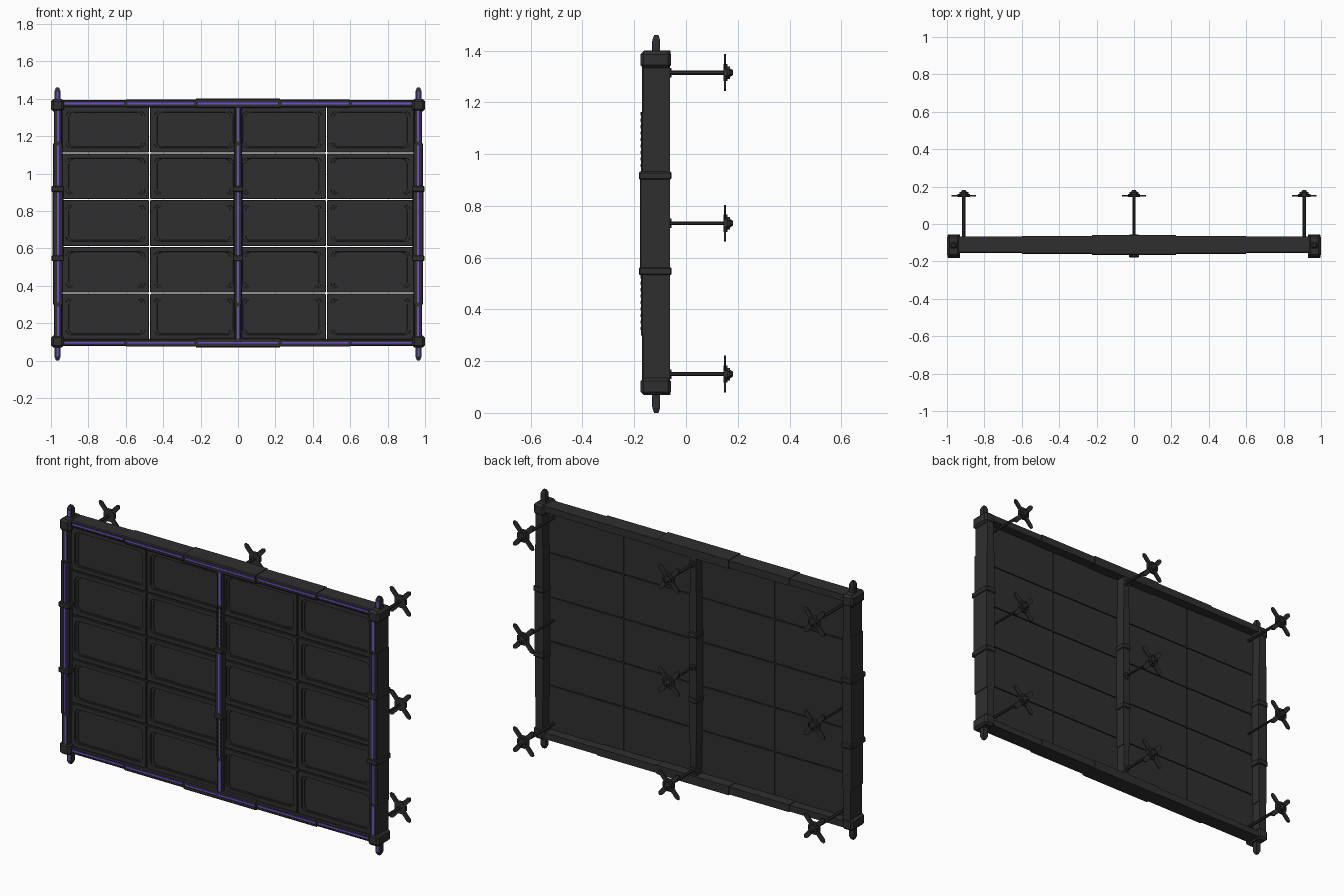
import bpy, bmesh, math
from mathutils import Vector

if "Cube" in bpy.data.objects:
    bpy.data.objects.remove(bpy.data.objects["Cube"])


def material(name, rgb):
    m = bpy.data.materials.new(name)
    m.diffuse_color = (*rgb, 1)
    m.use_nodes = True
    m.node_tree.nodes["Principled BSDF"].inputs["Base Color"].default_value = m.diffuse_color
    return m


DARK = material("charcoal", (0.028, 0.028, 0.028))
PURPLE = material("violet", (0.16, 0.075, 0.62))


def loft(name, loops, mat=DARK):
    """Skin a stack of matching point loops and cap both ends."""
    bm = bmesh.new()
    rings = [[bm.verts.new(p) for p in loop] for loop in loops]
    n = len(rings[0])
    for a, b in zip(rings, rings[1:]):
        for i in range(n):
            j = (i + 1) % n
            bm.faces.new((a[i], a[j], b[j], b[i]))
    bm.faces.new(rings[0])
    bm.faces.new(rings[-1])
    bmesh.ops.recalc_face_normals(bm, faces=bm.faces)
    me = bpy.data.meshes.new(name)
    bm.to_mesh(me)
    bm.free()
    me.materials.append(mat)
    ob = bpy.data.objects.new(name, me)
    bpy.context.collection.objects.link(ob)
    return ob


def box(name, x, y, z, mat=DARK, bevel=0.0):
    ob = loft(name, [[(x[0], y[0], h), (x[1], y[0], h), (x[1], y[1], h), (x[0], y[1], h)] for h in z], mat)
    if bevel:
        mod = ob.modifiers.new("chamfer", "BEVEL")
        mod.width = bevel
        mod.segments = 1
    return ob


def rounded(w, h, r, cx, cz, y):
    pts = []
    for k, (sx, sz) in enumerate(((1, 1), (-1, 1), (-1, -1), (1, -1))):
        for s in range(5):
            a = math.radians(90 * k + 22.5 * s)
            pts.append((cx + sx * (w / 2 - r) + r * math.cos(a), y, cz + sz * (h / 2 - r) + r * math.sin(a)))
    return pts


def ring(cx, cz, y, r, n=8):
    return [(cx + r * math.cos(2 * math.pi * (i + .5) / n), y, cz + r * math.sin(2 * math.pi * (i + .5) / n))
            for i in range(n)]


def beam(name, c, lo, hi, hw, front, back, upright=True, strip=True):
    """Chamfered beam with a shallow channel in its front and a light strip inside."""
    ch, g, d = 0.005, 0.007, 0.003
    prof = [(-hw, back), (-hw, front + ch), (-hw + ch, front), (-g, front), (-g, front + d),
            (g, front + d), (g, front), (hw - ch, front), (hw, front + ch), (hw, back)]
    if upright:
        loft(name, [[(c + u, y, t) for u, y in prof] for t in (lo, hi)])
    else:
        loft(name, [[(t, y, c + u) for u, y in prof] for t in (lo, hi)])
    if strip:
        a, b, w = lo + 0.01, hi - 0.01, (c - 0.005, c + 0.005)
        ys = (front + 0.0008, front + d + 0.002)
        if upright:
            box(name + "_light", w, ys, (a, b), PURPLE)
        else:
            box(name + "_light", (a, b), ys, w, PURPLE)


# Display tiles: slab with a rounded recess, thin gaps between neighbours
xs = (-0.945, -0.4725, 0, 0.4725, 0.945)
zs = (0.11, 0.36, 0.61, 0.86, 1.11, 1.36)
for x0, x1 in zip(xs, xs[1:]):
    for z0, z1 in zip(zs, zs[1:]):
        cx, cz, w, h = (x0 + x1) / 2, (z0 + z1) / 2, x1 - x0 - 0.005, z1 - z0 - 0.005
        loft("display_tile", [
            rounded(w, h, 0.006, cx, cz, -0.118),
            rounded(w, h, 0.006, cx, cz, -0.142),
            rounded(w - 0.006, h - 0.006, 0.006, cx, cz, -0.145),
            rounded(w - 0.045, h - 0.05, 0.025, cx, cz, -0.145),
            rounded(w - 0.047, h - 0.052, 0.025, cx, cz, -0.137),
            rounded(w - 0.075, h - 0.06, 0.025, cx, cz, -0.137),
            rounded(w - 0.077, h - 0.062, 0.025, cx, cz, -0.134)])

# Upright posts, stepping out toward the middle, with two collars each
for name, cx, grow in (("left_post", -0.963, 1), ("centre_post", 0, 0.8), ("right_post", 0.963, 1)):
    f = -0.166 if cx == 0 else -0.170
    for lo, hi, hw, df in ((0.10, 0.30, 0.022, 0), (0.30, 0.545, 0.026, 0.003), (0.545, 0.915, 0.029, 0.008),
                           (0.915, 1.16, 0.026, 0.003), (1.16, 1.37, 0.022, 0)):
        beam(name, cx, lo, hi, hw * grow, f - df, -0.062)
    for cz in (0.547, 0.917):
        box(name + "_collar", (cx - 0.034 * grow, cx + 0.034 * grow), (f - 0.012, -0.056),
            (cz - 0.015, cz + 0.015), bevel=0.004)

# Small teeth on the centre post front
for start in (0.32, 0.95):
    for i in range(9):
        z = start + 0.025 * i
        for s in (-1, 1):
            box("post_tooth", (s * 0.013 - 0.003, s * 0.013 + 0.003), (-0.175, -0.165), (z, z + 0.012))

# Top and bottom rails, stepping out toward the middle
for name, cz in (("bottom_rail", 0.095), ("top_rail", 1.375)):
    for lo, hi, hw, f, b in ((-0.94, -0.60, 0.018, -0.155, -0.066), (-0.60, -0.225, 0.021, -0.160, -0.063),
                             (-0.225, 0.225, 0.025, -0.166, -0.060), (0.225, 0.60, 0.021, -0.160, -0.063),
                             (0.60, 0.94, 0.018, -0.155, -0.066)):
        beam(name, cz, lo, hi, hw, f, b, upright=False)

# Corner caps and tapered locating pins
for sx in (-1, 1):
    cx = sx * 0.965
    for cz, d in ((0.102, -1), (1.365, 1)):
        box("corner_cap", (cx - 0.034, cx + 0.034), (-0.176, -0.058), (cz - 0.033, cz + 0.033), bevel=0.012)
        tip = 0.0 if d < 0 else 1.46
        levels = ((cz, 0.015), (tip - d * 0.018, 0.015), (tip, 0.008))
        loft("corner_pin", [[(cx + r * a, -0.115 + r * b, z) for a, b in ((-1, -1), (1, -1), (1, 1), (-1, 1))]
                            for z, r in levels])
        z = sorted((cz + d * 0.034, tip - d * 0.022))
        box("pin_light", (cx - 0.005, cx + 0.005), (-0.132, -0.128), z, PURPLE)

# Rear supports: rod, four-armed foot and stepped hub
for cx in (-0.91, 0, 0.91):
    for cz in (0.15, 0.733, 1.315):
        rad = 0.007 if cz == 0.733 else 0.009
        loft("support_rod", [ring(cx, cz, y, rad) for y in (-0.12, 0.155)])
        if cx == 0:
            loft("rod_flange", [ring(cx, cz, y, 0.02) for y in (-0.066, -0.056)])
        for k in range(4):
            a = math.radians(48 + 180 * (k // 2)) * 1 if k % 2 == 0 else math.radians(132 + 180 * (k // 2))
            u, v = Vector((math.cos(a), 0, math.sin(a))), Vector((-math.sin(a), 0, math.cos(a)))
            c = Vector((cx, 0, cz))
            out = ((0, -0.014), (0.05, -0.013), (0.078, -0.013), (0.092, -0.004),
                   (0.092, 0.004), (0.078, 0.013), (0.05, 0.013), (0, 0.014))
            loft("foot_arm", [[tuple(c + u * p + v * q + Vector((0, y, 0))) for p, q in out]
                              for y in (0.147, 0.155)])
        hub = ((0.145, 0.036), (0.161, 0.036), (0.161, 0.026), (0.170, 0.026), (0.170, 0.018), (0.182, 0.010))
        loft("foot_hub", [ring(cx, cz, y, r) for y, r in hub])
